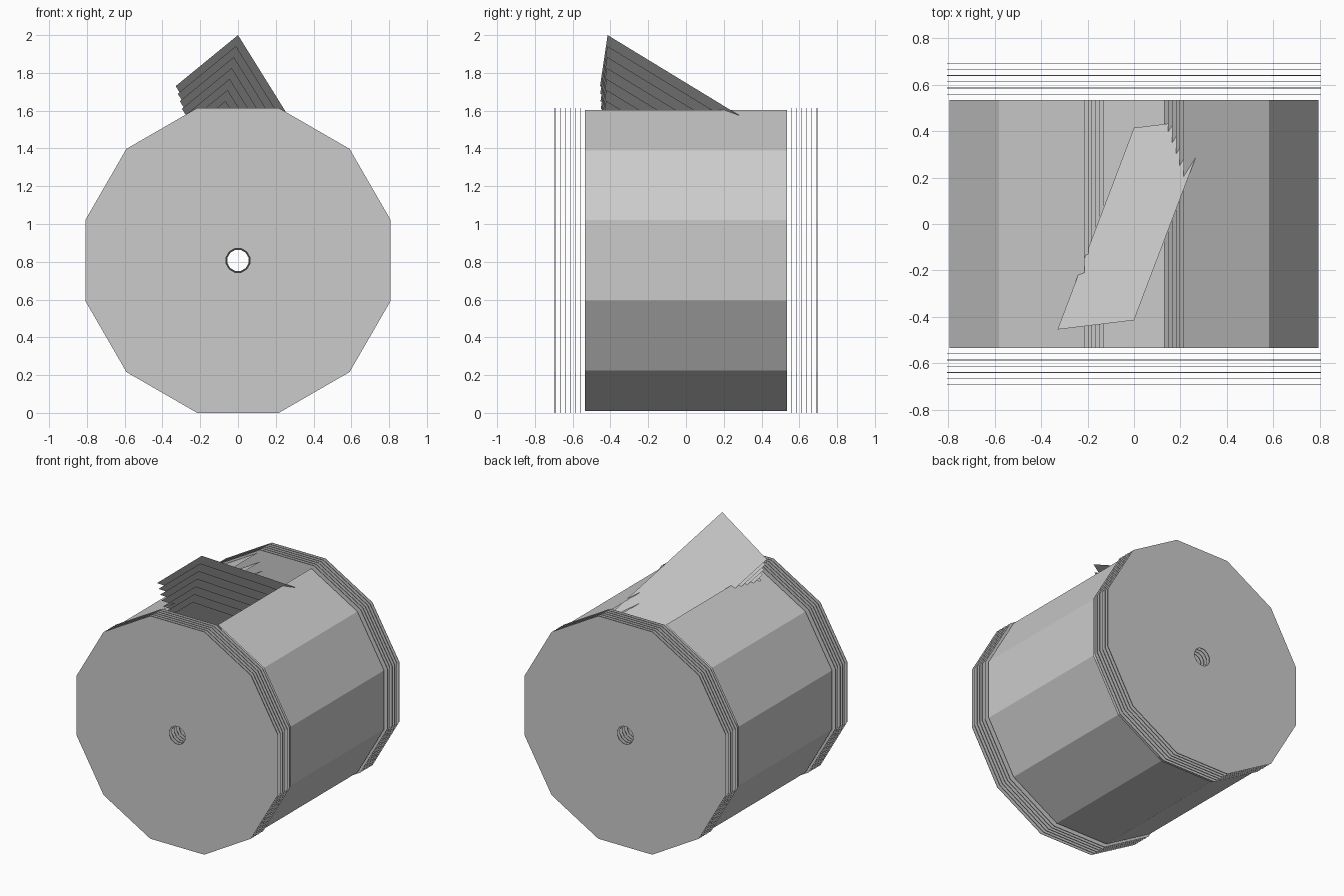
import bpy, math
from mathutils import Vector

if "Cube" in bpy.data.objects:
    bpy.data.objects.remove(bpy.data.objects["Cube"])

SIDES = 12
CZ = 0.807                       # height of the drum axis
COS = math.cos(math.pi / SIDES)


def add_mesh(name, verts, faces):
    me = bpy.data.meshes.new(name)
    me.from_pydata(verts, [], faces)
    me.update()
    ob = bpy.data.objects.new(name, me)
    bpy.context.collection.objects.link(ob)
    return ob


def ring(apothem, y):
    """12-sided ring around the drum axis; the last-to-first side is the flat top."""
    r = apothem / COS
    pts = []
    for i in range(SIDES):
        a = math.pi / 2 + (i + 0.5) * 2 * math.pi / SIDES
        pts.append((r * math.cos(a), y, CZ + r * math.sin(a)))
    return pts


# nested drum shells, each left open along its top side
for k in range(6):
    ap = 0.796 - 0.062 * k
    verts = ring(ap, -0.535) + ring(ap, 0.535)
    faces = [(i, i + 1, i + 1 + SIDES, i + SIDES) for i in range(SIDES - 1)]
    add_mesh(f"drum_shell_{k + 1}", verts, faces)

# thin end discs with a centre hole, stacked at both ends
for side, label in ((-1, "front"), (1, "back")):
    for k in range(1, 7):
        y = side * (0.5333 + 0.0267 * k)
        verts = ring(0.807, y) + ring(0.054 + 0.0015 * k, y)
        faces = []
        for i in range(SIDES):
            j = (i + 1) % SIDES
            f = (i, j, j + SIDES, i + SIDES)
            faces.append(f if side > 0 else f[::-1])
        disc = add_mesh(f"{label}_disc_{k}", verts, faces)
        thick = disc.modifiers.new("thickness", 'SOLIDIFY')
        thick.thickness = 0.003
        thick.offset = 0

# tilted stack of sheets poking out of the opening, narrowing downward
u = Vector((0.33, 0.04, 0.27)) / 2       # half width
v = Vector((0.33, 0.87, -0.53)) / 2      # half length
for k in range(7):
    c = Vector((0, 0, 1.6 - 0.049 * k))
    w = u * (1 - 0.067 * k)
    add_mesh(f"sheet_{k + 1}", [c - w - v, c + w - v, c + w + v, c - w + v], [(0, 1, 2, 3)])
